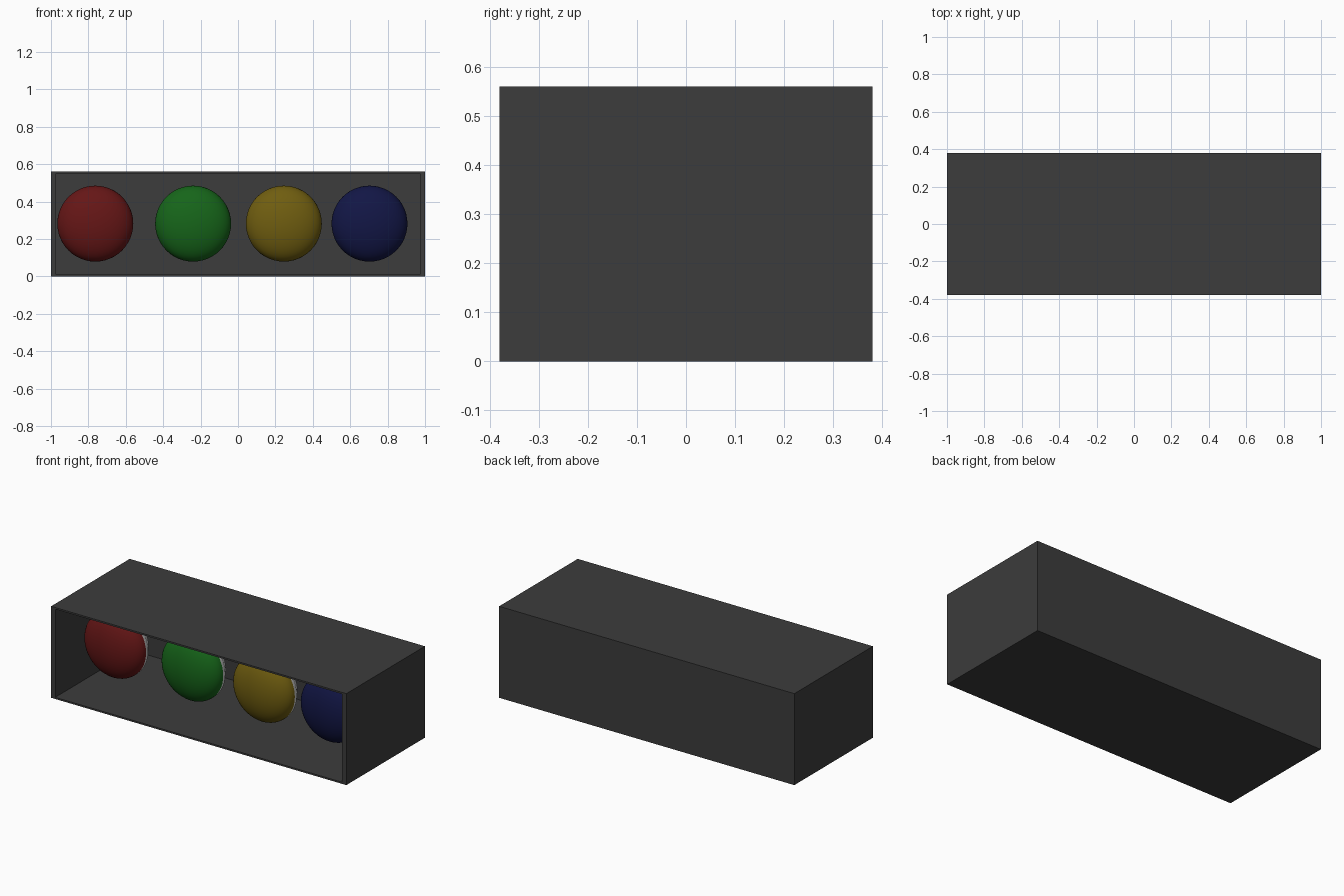
import bpy, bmesh, math

if "Cube" in bpy.data.objects:
    bpy.data.objects.remove(bpy.data.objects["Cube"])

def material(name, rgb):
    m = bpy.data.materials.new(name)
    m.diffuse_color = (*rgb, 1)
    m.use_nodes = True
    m.node_tree.nodes["Principled BSDF"].inputs["Base Color"].default_value = m.diffuse_color
    return m

def box(name, x0, x1, y0, y1, z0, z1, mat):
    bpy.ops.mesh.primitive_cube_add(size=1, location=((x0+x1)/2, (y0+y1)/2, (z0+z1)/2))
    o = bpy.context.object
    o.name = name
    o.scale = (x1-x0, y1-y0, z1-z0)
    bpy.ops.object.transform_apply(location=False, rotation=False, scale=True)
    o.data.materials.append(mat)
    return o

def lathe(name, profile, x, z, mat, sides=48):
    """Revolve (radius, y) points about an axis parallel to y."""
    bm = bmesh.new()
    vs = [bm.verts.new((r, y, 0)) for r, y in profile]
    es = [bm.edges.new(p) for p in zip(vs, vs[1:])]
    bmesh.ops.spin(bm, geom=vs + es, cent=(0, 0, 0), axis=(0, 1, 0),
                   angle=math.tau, steps=sides)
    bmesh.ops.remove_doubles(bm, verts=bm.verts, dist=1e-5)
    bmesh.ops.recalc_face_normals(bm, faces=bm.faces)
    me = bpy.data.meshes.new(name)
    bm.to_mesh(me)
    bm.free()
    o = bpy.data.objects.new(name, me)
    bpy.context.collection.objects.link(o)
    o.location = (x, 0, z)
    me.materials.append(mat)
    bpy.ops.object.select_all(action='DESELECT')
    o.select_set(True)
    bpy.context.view_layer.objects.active = o
    bpy.ops.object.shade_smooth_by_angle(angle=math.radians(35))
    return o

W, D, H = 1.0, 0.38, 0.56
SIDE, SKIN = 0.028, 0.01
dark = material("housing_dark", (0.045, 0.045, 0.045))
silver = material("reflector_silver", (0.8, 0.8, 0.8))

# Open-fronted housing
box("housing_floor", -W, W, -D, D, 0, SKIN, dark)
box("housing_roof", -W, W, -D, D, H-SKIN, H, dark)
box("housing_back", -W+SIDE, W-SIDE, D-SKIN, D, SKIN, H-SKIN, dark)
for side, s in (("left", -1), ("right", 1)):
    a, b = sorted((s*W, s*(W-SIDE)))
    box(f"housing_{side}", a, b, -D, D, SKIN, H-SKIN, dark)

# Four coloured lenses, each on a silver reflector bowl
R, BULGE, Y, Z = 0.203, 0.10, -0.09, 0.282
lamps = (("red", -0.763, (0.13, 0.008, 0.008)), ("green", -0.24, (0.008, 0.13, 0.01)),
         ("yellow", 0.245, (0.16, 0.11, 0.005)), ("blue", 0.703, (0.006, 0.008, 0.06)))
dome = [(R*math.sin(t), Y - BULGE*math.cos(t))
        for t in (i*math.pi/2/12 for i in range(13))]
bowl = [(R, Y), (R, Y+0.02), (0.19, Y+0.04), (0.165, Y+0.08), (0.13, Y+0.12),
        (0.09, Y+0.15), (0.06, Y+0.17), (0.06, Y+0.24), (0, Y+0.24)]
for name, x, rgb in lamps:
    lathe(f"{name}_lens", dome, x, Z, material(f"lens_{name}", rgb))
    lathe(f"{name}_reflector", bowl, x, Z, silver)
